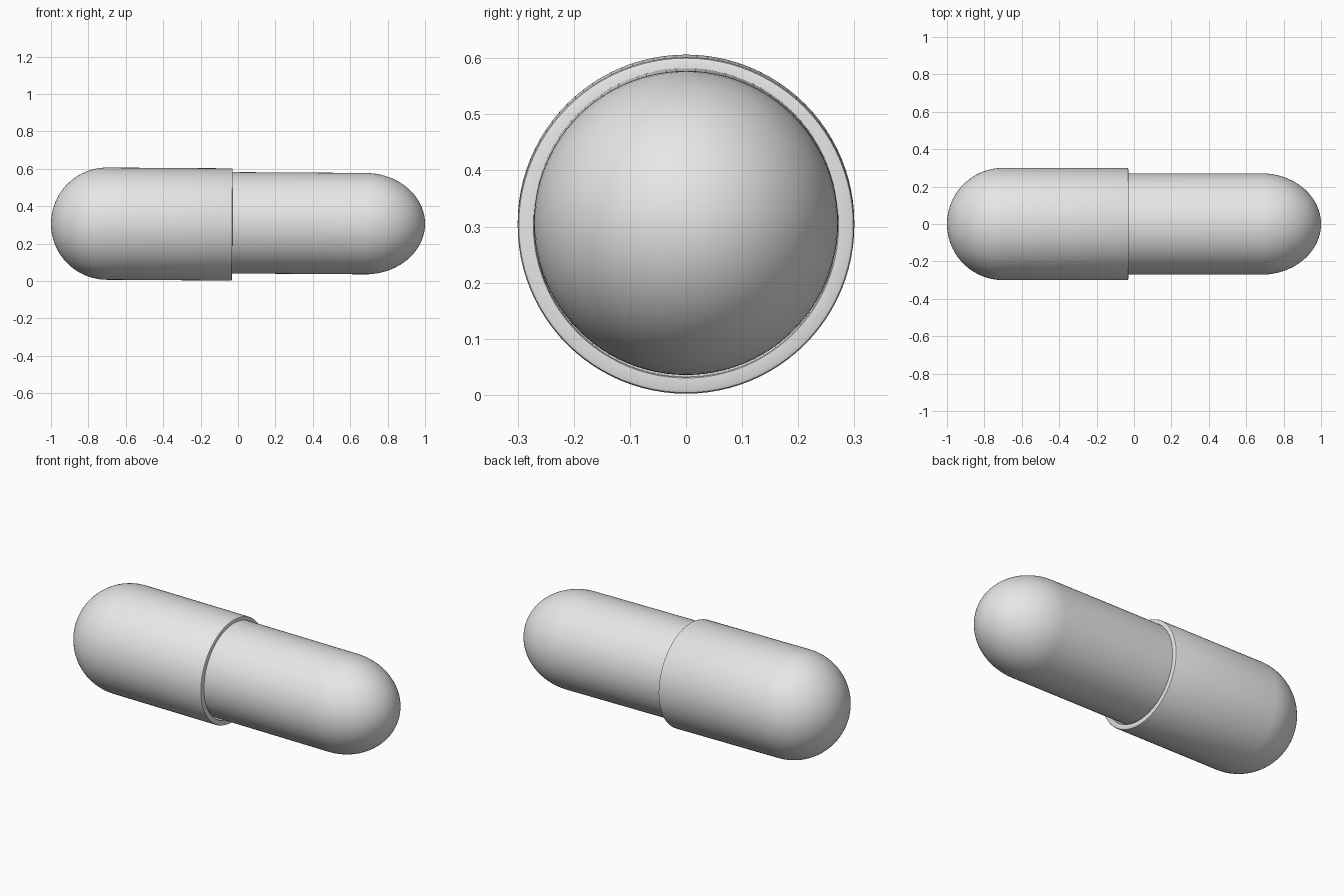
import bpy, bmesh, math
from mathutils import Vector

cube = bpy.data.objects.get("Cube")
if cube:
    bpy.data.objects.remove(cube, do_unlink=True)

SEGMENTS = 96
TILT = 0.0065  # slight downward slope toward +x

grey = bpy.data.materials.new("light grey")
grey.use_nodes = True
colour = (0.8, 0.8, 0.8, 1)
grey.diffuse_color = colour
grey.node_tree.nodes["Principled BSDF"].inputs["Base Color"].default_value = colour


def dome(tip, base, radius, steps=24):
    """Quarter-ellipse profile of (x, radius) from the tip to the wall."""
    quarter = math.pi / 2
    return [(base + (tip - base) * math.cos(quarter * i / steps),
             radius * math.sin(quarter * i / steps)) for i in range(steps + 1)]


def lathe(name, profile, pivot):
    """Spin a profile about the x axis, then tilt it about its pivot."""
    bm = bmesh.new()
    verts = [bm.verts.new((x - pivot.x, 0, r)) for x, r in profile]
    edges = [bm.edges.new(pair) for pair in zip(verts, verts[1:])]
    bmesh.ops.spin(bm, geom=verts + edges, cent=(0, 0, 0), axis=(1, 0, 0),
                   angle=math.tau, steps=SEGMENTS, use_duplicate=False)
    bmesh.ops.remove_doubles(bm, verts=bm.verts, dist=0.0001)
    bmesh.ops.recalc_face_normals(bm, faces=bm.faces)
    mesh = bpy.data.meshes.new(name)
    bm.to_mesh(mesh)
    bm.free()
    mesh.materials.append(grey)
    obj = bpy.data.objects.new(name, mesh)
    bpy.context.collection.objects.link(obj)
    obj.location = pivot
    obj.rotation_euler.y = TILT
    bpy.ops.object.select_all(action='DESELECT')
    obj.select_set(True)
    bpy.context.view_layer.objects.active = obj
    bpy.ops.object.shade_smooth_by_angle(angle=math.radians(35))
    return obj


# Wide half: domed shell with a softly rounded open rim
rim = [(-0.037, 0.3), (-0.032, 0.298), (-0.03, 0.293), (-0.03, 0.272),
       (-0.034, 0.27), (-0.2, 0.27), (-0.2, 0)]
lathe("capsule_cap", dome(-1, -0.7, 0.3) + rim, Vector((-0.03, 0, 0.302)))

# Narrow half: slides into the shell
inner_end = [(-0.15, 0.271), (-0.15, 0)]
lathe("capsule_body", dome(1, 0.68, 0.271) + inner_end, Vector((-0.03, 0, 0.311)))
